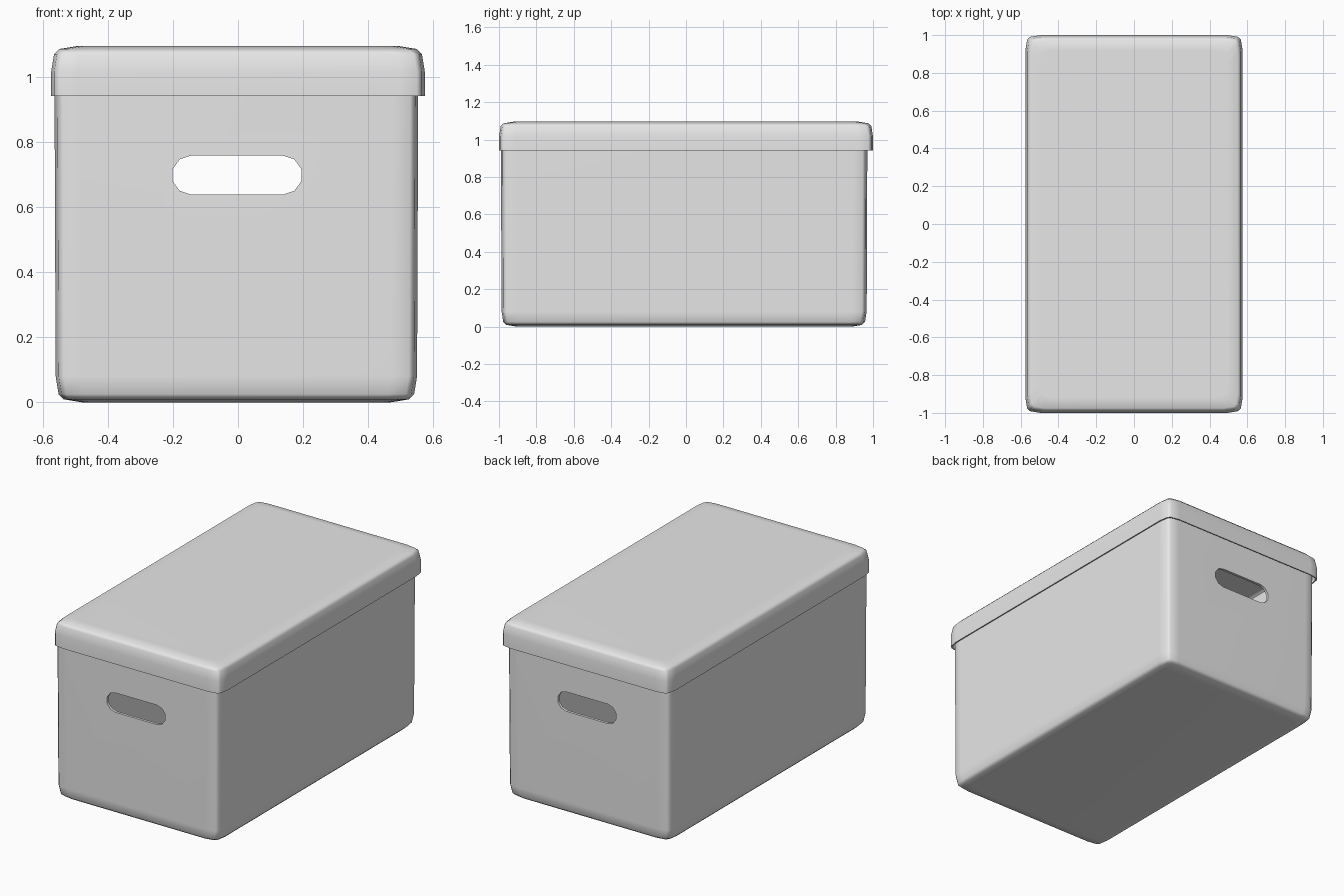
import bpy, bmesh, math

old = bpy.data.objects.get("Cube")
if old:
    bpy.data.objects.remove(old, do_unlink=True)

grey = bpy.data.materials.new("light grey")
grey.use_nodes = True
colour = (0.8, 0.8, 0.8, 1)
grey.diffuse_color = colour
grey.node_tree.nodes["Principled BSDF"].inputs["Base Color"].default_value = colour

# Soft corner: (inset, distance from the corner)
SOFT = [(0, 0.08), (0.009, 0.025), (0.025, 0.009), (0.08, 0)]


def outline(hx, hy):
    """Counter-clockwise rectangle with softened corners."""
    pts = []
    for sx, sy in ((1, 1), (-1, 1), (-1, -1), (1, -1)):
        corner = [(sx * (hx - a), sy * (hy - b)) for a, b in SOFT]
        pts += corner if sx * sy > 0 else corner[::-1]
    return pts


def make_object(name, bm):
    bmesh.ops.recalc_face_normals(bm, faces=bm.faces)
    mesh = bpy.data.meshes.new(name)
    bm.to_mesh(mesh)
    bm.free()
    mesh.materials.append(grey)
    ob = bpy.data.objects.new(name, mesh)
    bpy.context.collection.objects.link(ob)
    return ob


def loft(name, rings, cx=0, cy=0):
    """Join outlines given as (half x, half y, z) and cap both ends."""
    bm = bmesh.new()
    loops = [[bm.verts.new((x + cx, y + cy, z)) for x, y in outline(hx, hy)]
             for hx, hy, z in rings]
    for a, b in zip(loops, loops[1:]):
        for i in range(len(a)):
            j = (i + 1) % len(a)
            bm.faces.new((a[i], a[j], b[j], b[i]))
    bm.faces.new(loops[0])
    bm.faces.new(loops[-1])
    return make_object(name, bm)


def finish(ob):
    bpy.ops.object.select_all(action="DESELECT")
    ob.select_set(True)
    bpy.context.view_layer.objects.active = ob
    for mod in list(ob.modifiers):
        bpy.ops.object.modifier_apply(modifier=mod.name)
    bpy.ops.object.shade_smooth_by_angle(angle=math.radians(45))
    normals = ob.modifiers.new("even shading", "WEIGHTED_NORMAL")
    normals.keep_sharp = True


# Open box: outside upward, over the rim, then down the inside
bx, by, rim, wall = 0.56, 0.98, 1.06, 0.016
box = loft("box_body",
           [(bx - 0.004 - a, by - 0.004 - a, d) for a, d in reversed(SOFT)]
           + [(bx, by, rim), (bx - wall, by - wall, rim),
              (bx - wall - 0.004, by - wall - 0.004, 0.04),
              (bx - 0.05, by - 0.05, wall)],
           -0.005, -0.01)

# Hand holes: one long rounded slot cut through both ends
bm = bmesh.new()
slot = []
for side in (1, -1):
    for k in range(6):
        t = math.radians(-90 + 36 * k)
        slot.append(bm.verts.new((side * (0.141 + 0.06 * math.cos(t)) - 0.003, -1.5,
                                  0.699 + side * 0.06 * math.sin(t))))
face = bm.faces.new(slot)
ext = bmesh.ops.extrude_face_region(bm, geom=[face])
bmesh.ops.translate(bm, vec=(0, 3, 0),
                    verts=[v for v in ext["geom"] if isinstance(v, bmesh.types.BMVert)])
cutter = make_object("slot_cutter", bm)
cutter.hide_render = True
cut = box.modifiers.new("hand holes", "BOOLEAN")
cut.object = cutter
cut.operation = "DIFFERENCE"
cut.solver = "EXACT"
finish(box)
bpy.data.objects.remove(cutter, do_unlink=True)

# Lid: outside from the top down, around the lip, then up the inside
lx, ly, top, lip, skin = 0.575, 1.0, 1.096, 0.942, 0.007
lid = loft("lid",
           [(lx - a, ly - a, top - d) for a, d in reversed(SOFT)]
           + [(lx, ly, lip), (lx - skin, ly - skin, lip),
              (lx - skin, ly - skin, 1.05), (lx - 0.04, ly - 0.04, top - 0.012)])
finish(lid)
